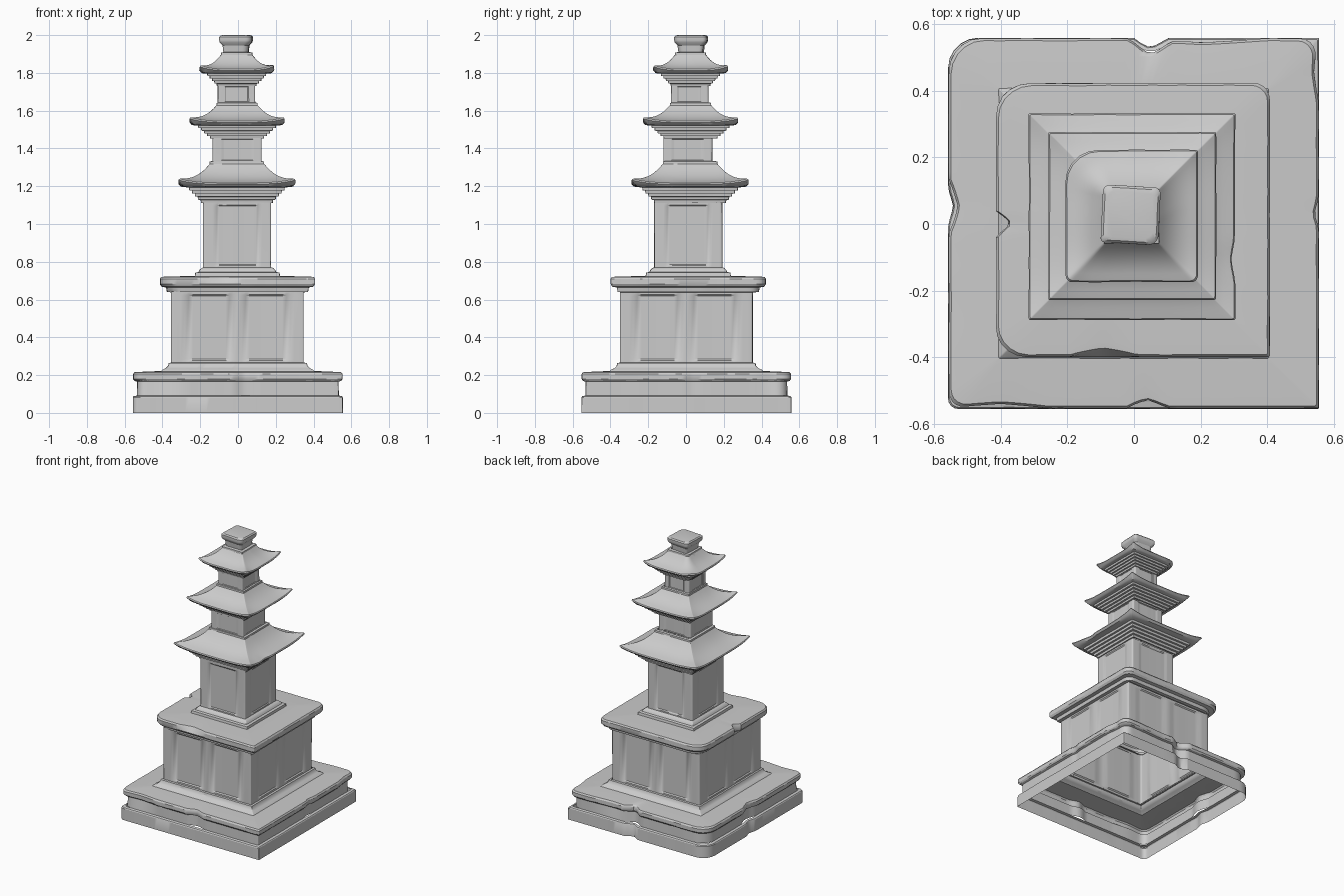
import bpy, bmesh, math
from mathutils import Vector, noise

if "Cube" in bpy.data.objects:
    bpy.data.objects.remove(bpy.data.objects["Cube"])

SHARP = (.005, .005, .005, .005)


def ring(h, radii, n, panels, relief):
    """Counter-clockwise rounded square; radii order: (+,+) (-,+) (-,-) (+,-)."""
    pts = []
    signs = [(1, 1), (-1, 1), (-1, -1), (1, -1)]
    for c in range(4):
        r = min(max(radii[c], .004), h * .8)
        sx, sy = signs[c]
        ctr = Vector((sx * (h - r), sy * (h - r)))
        for k in range(6):
            a = math.radians(90 * c + 18 * k)
            pts.append(ctr + r * Vector((math.cos(a), math.sin(a))))
        # straight side to the next corner, with sunken panels between pilasters
        d = (c + 1) % 4
        r2 = min(max(radii[d], .004), h * .8)
        a = math.radians(90 * (c + 1))
        nrm = Vector((math.cos(a), math.sin(a)))
        end = Vector((signs[d][0] * h, signs[d][1] * h)) - r2 * Vector((-nrm.y, nrm.x))
        start = pts[-1].copy()
        for k in range(1, n):
            t = k / n
            sunk = relief if any(p0 < t < p1 for p0, p1 in panels) else 0
            pts.append(start.lerp(end, t) - nrm * sunk)
    return pts


def loft(name, profile, centre=(0, 0), radii=SHARP, n=24, panels=(), chips=(),
         cap=False, turn=0, wear=.003):
    """Stack square rings (half, z, corner_lift, radius_scale, relief) into an open shell."""
    bm = bmesh.new()
    rows = []
    for step in profile:
        h, z, lift, rs, relief = tuple(step) + (0, 0, 1, 0)[len(step) - 1:] if len(step) < 5 else step
        row = []
        for p in ring(h, [r * rs for r in radii], n, panels, relief):
            e = min(abs(p.x), abs(p.y)) / h
            v = Vector((p.x, p.y, z + lift * min(e, 1) ** 4))
            # chipped edges push inward
            for cx, cy, w, depth, z0, z1 in chips:
                d = math.hypot(p.x - cx, p.y - cy)
                if d < w and z0 <= z <= z1:
                    amt = depth * (1 - d / w) ** .8
                    if abs(cx) > abs(cy):
                        v.x -= math.copysign(amt, cx)
                    else:
                        v.y -= math.copysign(amt, cy)
            # gentle weathering
            if z > 0.001:
                q = noise.noise(Vector((v.x * 6 + z * 3, v.y * 6, z * 9)))
                v.x -= math.copysign(wear * abs(q), v.x) * min(1, abs(v.x) / h)
                v.y -= math.copysign(wear * abs(q), v.y) * min(1, abs(v.y) / h)
            row.append(bm.verts.new(v))
        rows.append(row)
    for a, b in zip(rows, rows[1:]):
        m = len(a)
        for i in range(m):
            j = (i + 1) % m
            bm.faces.new((a[i], a[j], b[j], b[i]))
    if cap:
        bm.faces.new(rows[-1])
    me = bpy.data.meshes.new(name)
    bm.to_mesh(me)
    bm.free()
    ob = bpy.data.objects.new(name, me)
    bpy.context.collection.objects.link(ob)
    ob.location = (centre[0], centre[1], 0)
    ob.rotation_euler.z = math.radians(turn)
    bpy.context.view_layer.objects.active = ob
    for o in bpy.context.selected_objects:
        o.select_set(False)
    ob.select_set(True)
    bpy.ops.object.shade_smooth_by_angle(angle=math.radians(32))
    return ob


def body(name, half, z0, z1, centre, panels, relief):
    """Square storey with pilasters at corners."""
    g = (z1 - z0) * .04
    loft(name, [(half, z0, 0, 1, 0), (half, z0 + g, 0, 1, 0), (half, z0 + g * 1.5, 0, 1, relief),
                (half, z1 - g * 1.5, 0, 1, relief), (half, z1 - g, 0, 1, 0), (half, z1, 0, 1, 0)],
         centre, (.01, .012, .01, .006), n=32, panels=panels)


def roof(name, inner, s0, s1, z0, ze, eave, top, zt, nxt, lift, centre, radii=SHARP, chips=()):
    """Stepped underside, upturned eave, concave slopes and a small top tread."""
    prof = [(inner, z0, 0, 0, 0)]
    steps = 5
    dz = (ze - z0) / steps
    for i in range(steps):
        h = s0 + (s1 - s0) * i / (steps - 1)
        prof += [(h, z0 + i * dz, 0, .3, 0), (h + .002, z0 + (i + 1) * dz - .001, 0, .3, 0)]
    prof += [((s1 + eave) / 2, ze, lift * .2, .6, 0), (eave - .012, ze + .003, lift * .8, 1, 0),
             (eave, ze + .016, lift, 1, 0), (eave - .004, ze + .023, lift, 1, 0)]
    zl = ze + .024
    for i in range(1, 11):
        s = i / 10
        prof.append((eave - .004 + (top - eave + .004) * s, zl + (zt - zl) * (.35 * s + .65 * s ** 2.6),
                     lift * (1 - s) ** 2, 1 - .8 * s, 0))
    prof += [(top - .001, zt + .012, 0, .2, 0), (nxt, zt + .016, 0, 0, 0)]
    loft(name, prof, centre, radii, n=24, chips=chips)


# Ground plinth, open underneath
loft("plinth", [(.556, 0), (.556, .082), (.552, .088), (.535, .092)], (-.001, .002),
     (.005, .09, .03, .005), n=48,
     chips=[(.05, .556, .05, .03, 0, 1), (-.556, .05, .05, .015, 0, 1)])

# Ground slab with broken edges and the trim under the lower body
loft("ground_slab",
     [(.535, .092), (.534, .165), (.548, .17), (.555, .18), (.555, .205), (.548, .215),
      (.50, .218, 0, .7, 0), (.405, .222, 0, 0, 0), (.40, .228, 0, 0, 0), (.382, .236, 0, 0, 0),
      (.37, .248, 0, 0, 0), (.366, .264, 0, 0, 0), (.352, .266, 0, 0, 0)],
     (-.001, .002), (.06, .1, .05, .006), n=48,
     chips=[(.05, .55, .06, .045, .09, .216), (-.555, .05, .08, .028, .09, .216),
            (.04, -.555, .06, .025, .09, .216), (-.4, -.555, .14, .014, .16, .216),
            (.555, .03, .04, .012, .09, .216), (.555, .46, .09, .015, .16, .216),
            (.2, .555, .2, .012, .16, .216)])

# Lower body with corner and centre pilasters
body("lower_body", .352, .262, .642, (-.004, .002), [(.1, .44), (.56, .9)], .007)

# Upper slab with worn corners and the trim under the first storey
loft("upper_slab",
     [(.35, .638, 0, 0, 0), (.374, .64), (.378, .664), (.402, .668), (.411, .682), (.411, .71),
      (.404, .72), (.37, .722, 0, .7, 0), (.226, .725, 0, 0, 0), (.223, .742, 0, 0, 0),
      (.206, .746, 0, 0, 0), (.2, .758, 0, 0, 0), (.188, .768, 0, 0, 0), (.178, .77, 0, 0, 0)],
     (-.003, .012), (.05, .1, .09, .006), n=40,
     chips=[(-.411, -.01, .035, .045, .66, .721), (-.09, -.411, .1, .02, .69, .721)])

# Three storeys
body("first_storey", .181, .765, 1.115, (-.005, .012), [(.17, .83)], .005)
roof("first_roof", .18, .19, .252, 1.112, 1.195, .31, .145, 1.318, .13, .022, (-.006, .022),
     chips=[(.31, -.13, .06, .012, 1.19, 1.25)])
body("second_storey", .13, 1.332, 1.455, (-.005, .01), [(.17, .83)], .004)
roof("second_roof", .13, .142, .205, 1.452, 1.522, .252, .11, 1.628, .1, .02, (-.005, .024))
body("third_storey", .1, 1.642, 1.732, (-.008, .02), [(.17, .83)], .004)
roof("third_roof", .098, .105, .155, 1.73, 1.797, .199, .084, 1.895, .066, .022, (-.007, .024),
     radii=(.006, .1, .02, .02))

# Crowning block
loft("crown_block",
     [(.066, 1.905), (.068, 1.925), (.07, 1.945), (.084, 1.962), (.087, 1.972), (.087, 1.99),
      (.08, 1.998), (.07, 2.0)],
     (-.01, .027), (.02, .02, .012, .03), n=12, cap=True, turn=-3)
